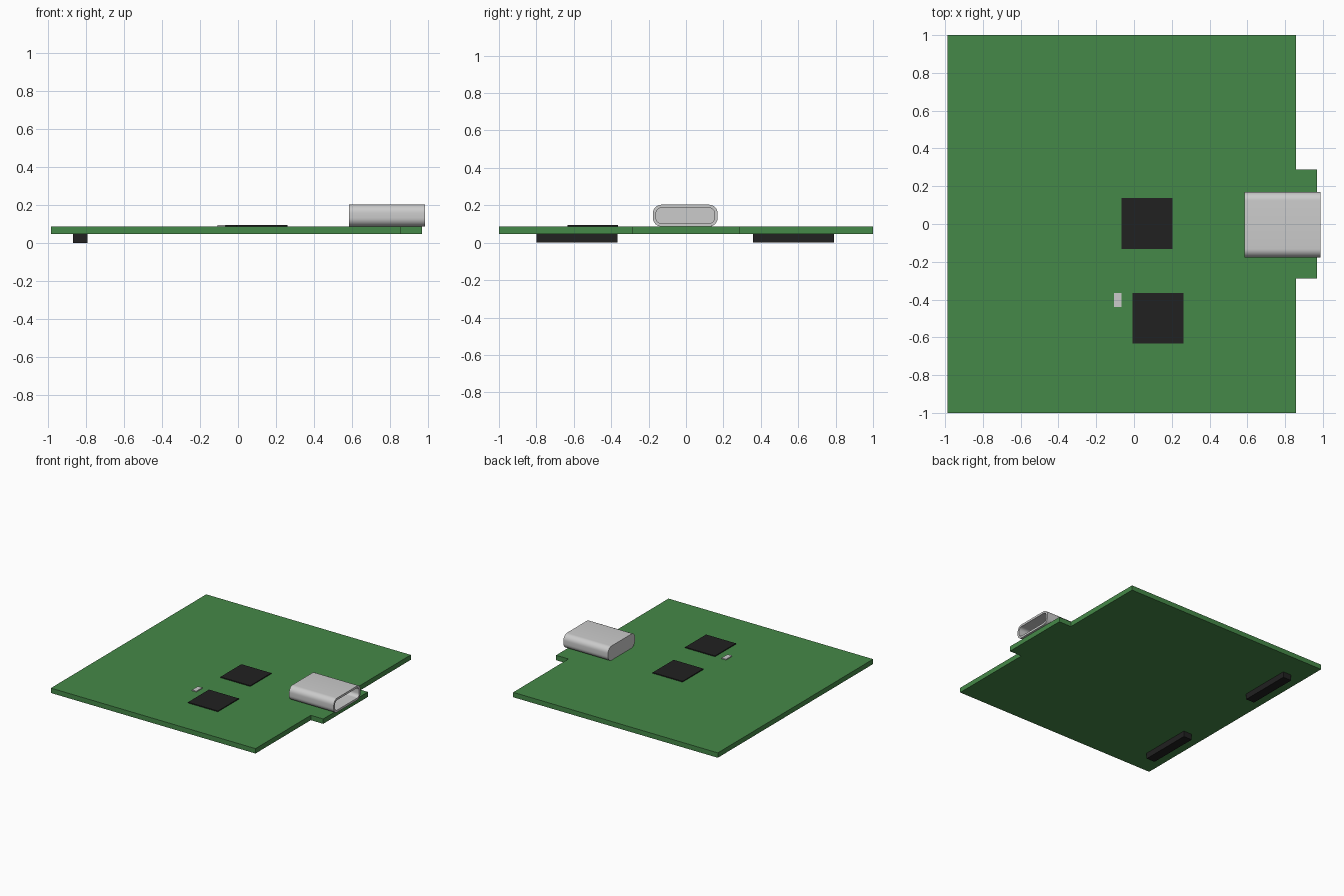
import bpy, bmesh, math

if "Cube" in bpy.data.objects:
    bpy.data.objects.remove(bpy.data.objects["Cube"])


def material(name, color):
    m = bpy.data.materials.new(name)
    m.diffuse_color = (*color, 1)
    m.use_nodes = True
    m.node_tree.nodes["Principled BSDF"].inputs["Base Color"].default_value = m.diffuse_color
    return m


GREEN = material("board_green", (0.06, 0.25, 0.065))
BLACK = material("chip_black", (0.015, 0.015, 0.015))


def finish(name, bm, mat=None):
    bmesh.ops.recalc_face_normals(bm, faces=bm.faces)
    me = bpy.data.meshes.new(name)
    bm.to_mesh(me)
    bm.free()
    ob = bpy.data.objects.new(name, me)
    bpy.context.collection.objects.link(ob)
    if mat:
        me.materials.append(mat)
    return ob


def box(name, x, y, z, mat=None):
    bm = bmesh.new()
    bmesh.ops.create_cube(bm, size=1)
    for v in bm.verts:
        v.co = [r[0] + (c + 0.5) * (r[1] - r[0]) for c, r in zip(v.co, (x, y, z))]
    return finish(name, bm, mat)


Z0, Z1 = 0.047, 0.087  # board underside and top

# Circuit board with the tab under the port
outline = [(-0.987, -1), (0.858, -1), (0.858, -0.288), (0.97, -0.288),
           (0.97, 0.288), (0.858, 0.288), (0.858, 1), (-0.987, 1)]
bm = bmesh.new()
face = bm.faces.new([bm.verts.new((x, y, Z0)) for x, y in outline])
ext = bmesh.ops.extrude_face_region(bm, geom=[face], use_keep_orig=True)
bmesh.ops.translate(bm, vec=(0, 0, Z1 - Z0),
                    verts=[g for g in ext["geom"] if isinstance(g, bmesh.types.BMVert)])
finish("circuit_board", bm, GREEN)

# Chips and the small component on top
box("main_chip", (-0.065, 0.204), (-0.133, 0.137), (Z1, 0.094), BLACK)
box("second_chip", (-0.007, 0.262), (-0.633, -0.364), (Z1, 0.094), BLACK)
box("small_component", (-0.107, -0.067), (-0.44, -0.364), (Z1, 0.094))

# Board-to-board connectors underneath
for side, yc in (("front", -0.582), ("back", 0.575)):
    box(f"{side}_header", (-0.87, -0.794), (yc - 0.216, yc + 0.216), (0, Z0), BLACK)


# Port shell: rounded tube, open at the edge of the board, closed behind
def ring(bm, x, inset, n=8):
    hy, hz, r = 0.173 - inset, 0.058 - inset, 0.045 - inset
    verts = []
    for k, (sy, sz) in enumerate(((1, 1), (-1, 1), (-1, -1), (1, -1))):
        for i in range(n + 1):
            a = (k + i / n) * math.pi / 2
            verts.append(bm.verts.new((x, -0.004 + sy * (hy - r) + r * math.cos(a),
                                       Z1 + 0.058 + sz * (hz - r) + r * math.sin(a))))
    return verts


bm = bmesh.new()
WALL = 0.017
rings = [ring(bm, 0.585, 0), ring(bm, 0.987, 0), ring(bm, 0.987, WALL), ring(bm, 0.602, WALL)]
for a, b in zip(rings, rings[1:]):
    for i in range(len(a)):
        j = (i + 1) % len(a)
        bm.faces.new((a[i], a[j], b[j], b[i]))
bm.faces.new(rings[0])
bm.faces.new(rings[-1])
shell = finish("port_shell", bm)
bpy.context.view_layer.objects.active = shell
shell.select_set(True)
bpy.ops.object.shade_smooth_by_angle(angle=math.radians(35))
